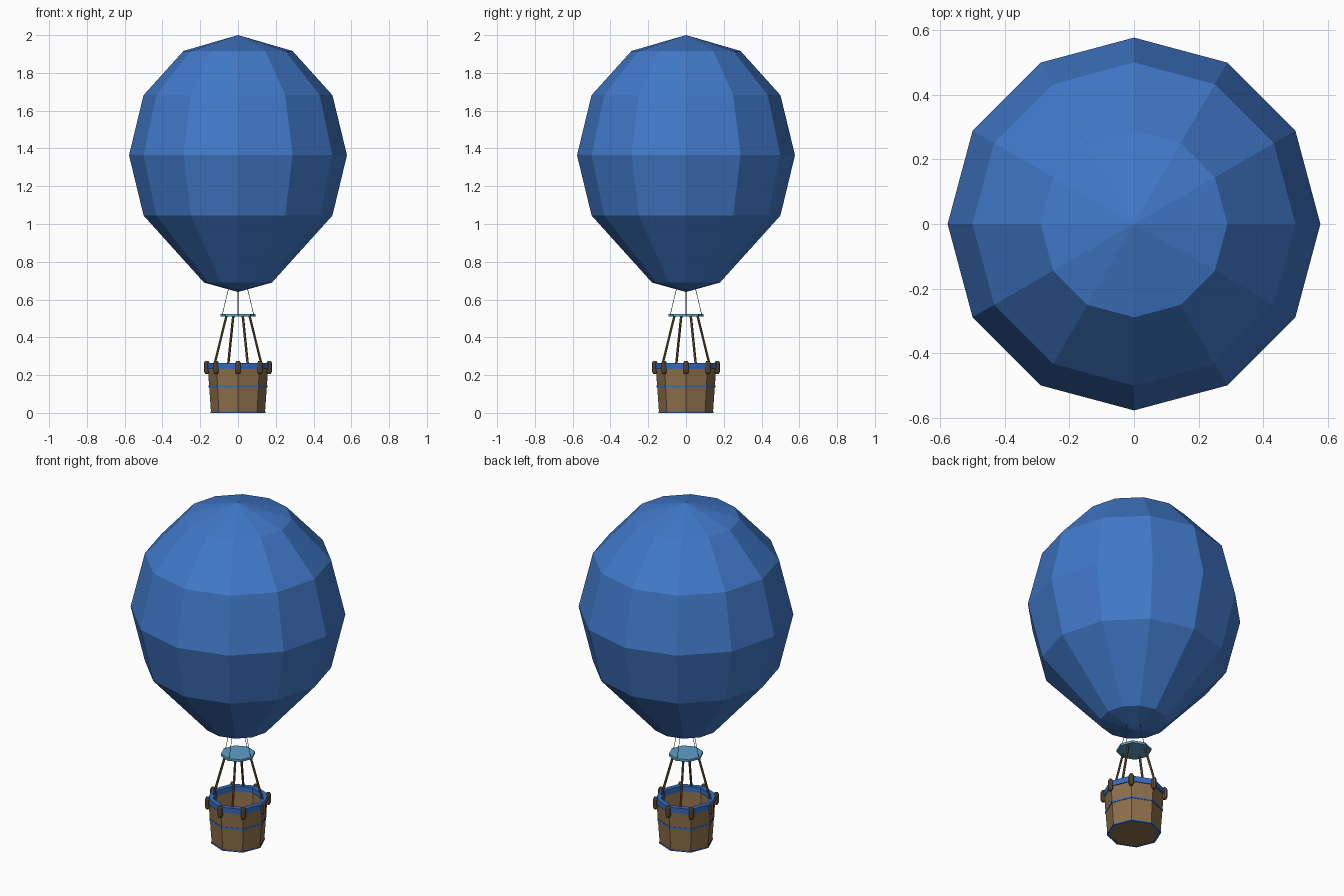
import bpy, bmesh, math
from mathutils import Vector

if "Cube" in bpy.data.objects:
    bpy.data.objects.remove(bpy.data.objects["Cube"])


def material(name, rgb):
    m = bpy.data.materials.new(name)
    m.diffuse_color = (*rgb, 1)
    m.use_nodes = True
    m.node_tree.nodes["Principled BSDF"].inputs["Base Color"].default_value = m.diffuse_color
    return m


BLUE = material("envelope blue", (0.052, 0.19, 0.58))
TRIM = material("trim blue", (0.035, 0.155, 0.56))
LIGHT = material("light blue", (0.11, 0.35, 0.57))
WOOD = material("basket brown", (0.27, 0.16, 0.07))
ROPE = material("rope brown", (0.15, 0.095, 0.045))
THIN = material("cord grey", (0.09, 0.09, 0.09))


def finish(name, bm, mat):
    bmesh.ops.recalc_face_normals(bm, faces=bm.faces[:])
    me = bpy.data.meshes.new(name)
    bm.to_mesh(me)
    bm.free()
    me.materials.append(mat)
    ob = bpy.data.objects.new(name, me)
    bpy.context.collection.objects.link(ob)
    return ob


def lathe(name, profile, sides, mat, closed=False, center=(0, 0)):
    """Spin an (r, z) profile; points with r = 0 become poles."""
    bm = bmesh.new()
    rings = []
    for r, z in profile:
        count = sides if r > 0 else 1
        rings.append([bm.verts.new((center[0] + r * math.cos(math.tau * i / sides),
                                    center[1] + r * math.sin(math.tau * i / sides), z))
                      for i in range(count)])
    pairs = list(zip(rings, rings[1:]))
    if closed:
        pairs.append((rings[-1], rings[0]))
    for a, b in pairs:
        for i in range(sides):
            j = (i + 1) % sides
            quad = [a[i % len(a)], a[j % len(a)], b[j % len(b)], b[i % len(b)]]
            bm.faces.new(list(dict.fromkeys(quad)))
    return finish(name, bm, mat)


def rod(name, p, q, radius, mat, sides=6):
    p, q = Vector(p), Vector(q)
    bm = bmesh.new()
    bmesh.ops.create_cone(bm, cap_ends=True, segments=sides, radius1=radius,
                          radius2=radius, depth=(q - p).length)
    ob = finish(name, bm, mat)
    ob.rotation_mode = 'QUATERNION'
    ob.rotation_quaternion = (q - p).to_track_quat('Z', 'Y')
    ob.location = (p + q) / 2
    return ob


def polar(r, deg, z):
    a = math.radians(deg)
    return (r * math.cos(a), r * math.sin(a), z)


# balloon envelope
lathe("envelope", [(0, 2.0), (0.289, 1.916), (0.5, 1.682), (0.577, 1.364),
                   (0.5, 1.045), (0.18, 0.69), (0, 0.64)], 12, BLUE)

# plate between the ropes and the envelope
lathe("load_plate", [(0, 0.511), (0.093, 0.511), (0.093, 0.524), (0, 0.524)], 8, LIGHT)

# hollow basket with floor
lathe("basket", [(0, 0.002), (0.143, 0.002), (0.16, 0.24), (0.143, 0.24),
                 (0.128, 0.015), (0, 0.015)], 8, WOOD)

# blue rim and the two thin bands
lathe("basket_rim", [(0.164, 0.233), (0.166, 0.265), (0.136, 0.265), (0.136, 0.233)],
      8, TRIM, closed=True)
for name, z, r, h in (("middle_band", 0.135, 0.1525, 0.01), ("bottom_band", 0.0, 0.143, 0.007)):
    lathe(name, [(r + 0.003, z), (r + 0.003, z + h), (r - 0.008, z + h), (r - 0.008, z)],
          8, TRIM, closed=True)

# wooden pegs on the rim corners
for i in range(8):
    x, y, _ = polar(0.165, i * 45, 0)
    lathe(f"rim_peg_{i + 1}", [(0, 0.206), (0.009, 0.206), (0.014, 0.216), (0.014, 0.265),
                               (0.009, 0.275), (0, 0.275)], 8, ROPE, center=(x, y))

# four thick ropes below the plate, four thin cords above it
for i in range(4):
    a = 22.5 + 90 * i
    rod(f"rope_{i + 1}", polar(0.138, a, 0.245), polar(0.066, a, 0.514), 0.0065, ROPE)
    rod(f"cord_{i + 1}", polar(0.083, 90 * i, 0.52), polar(0.05, 90 * i, 0.66), 0.0015, THIN, 4)
